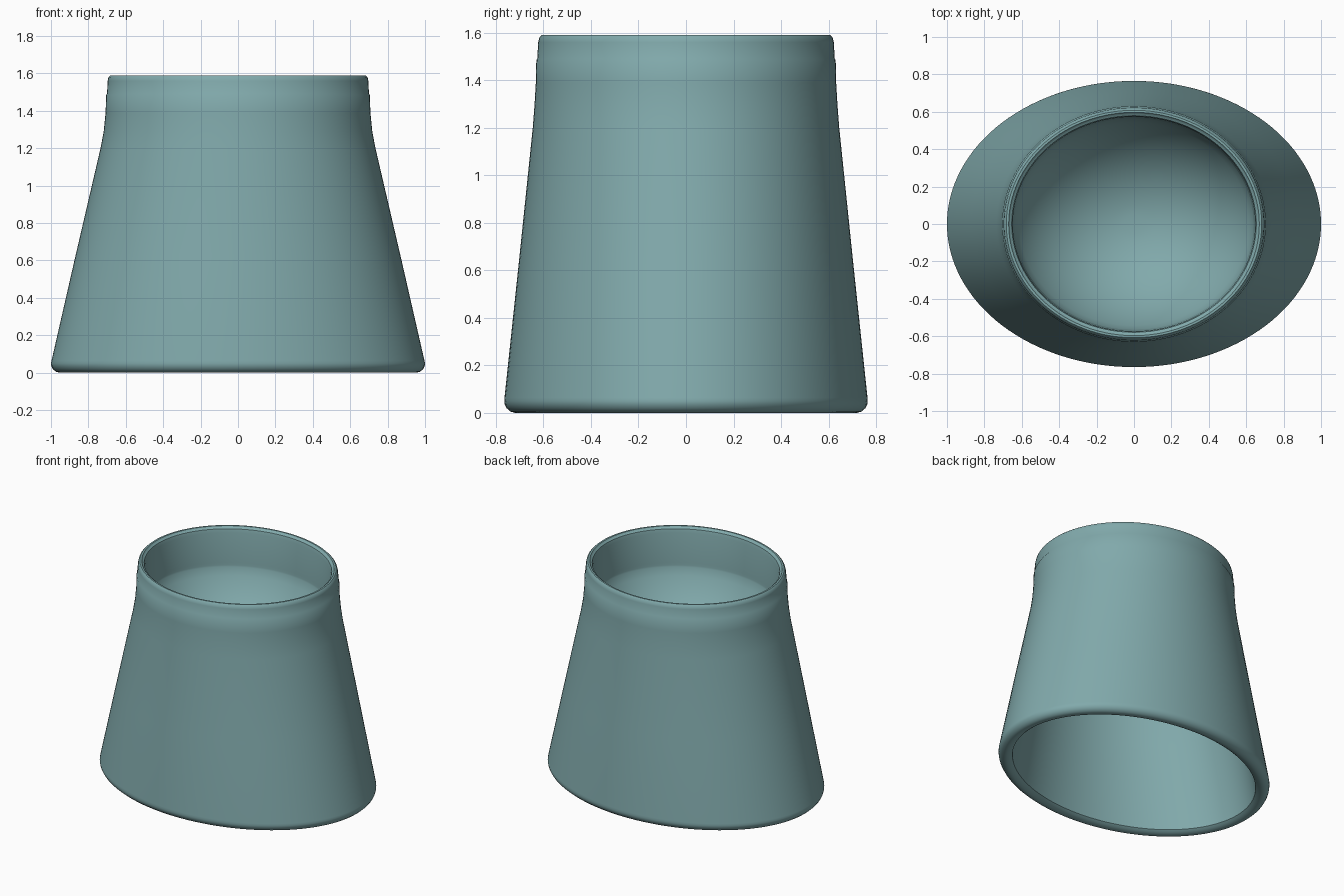
import bpy, bmesh, math

SIDES = 128

old = bpy.data.objects.get("Cube")
if old:
    bpy.data.objects.remove(old, do_unlink=True)

teal = bpy.data.materials.new("muted teal")
teal.use_nodes = True
colour = (0.22, 0.40, 0.41, 1)
teal.diffuse_color = colour
teal.node_tree.nodes["Principled BSDF"].inputs["Base Color"].default_value = colour


def bowl(a, b, edge, depth, steps=14):
    """Sections of a round bowl, from its edge down to its middle."""
    steep = math.radians(66)
    sections = []
    for k in range(steps):
        t = steep * (1 - k / steps)
        r = math.sin(t) / math.sin(steep)
        drop = (math.cos(t) - math.cos(steep)) / (1 - math.cos(steep))
        sections.append((a * r, b * r, edge - depth * drop))
    return sections


def loft(name, sections):
    """Skin a stack of ellipses (half width, half depth, height), closing both ends."""
    bm = bmesh.new()
    rings = []
    for a, b, z in sections:
        ring = []
        for i in range(SIDES):
            t = 2 * math.pi * i / SIDES
            ring.append(bm.verts.new((a * math.cos(t), b * math.sin(t), z)))
        rings.append(ring)
    for low, high in zip(rings, rings[1:]):
        for i in range(SIDES):
            j = (i + 1) % SIDES
            bm.faces.new((low[i], low[j], high[j], high[i]))
    bm.faces.new(rings[0])
    bm.faces.new(rings[-1])
    bmesh.ops.recalc_face_normals(bm, faces=bm.faces[:])
    mesh = bpy.data.meshes.new(name)
    bm.to_mesh(mesh)
    bm.free()
    mesh.materials.append(teal)
    obj = bpy.data.objects.new(name, mesh)
    bpy.context.collection.objects.link(obj)
    bpy.context.view_layer.objects.active = obj
    obj.select_set(True)
    bpy.ops.object.shade_smooth_by_angle(angle=math.radians(40))
    return obj


# Hollow underside: beneath the bowl, then down the inner wall
cavity = bowl(0.635, 0.56, 1.25, 0.42)[::-1] + [
    (0.66, 0.58, 1.20), (0.78, 0.625, 0.62), (0.898, 0.668, 0.06)]

# Rounded foot, flared body and straight neck
outside = [(0.905, 0.672, 0.02), (0.92, 0.686, 0.009), (0.94, 0.706, 0.002),
           (0.955, 0.72, 0), (0.975, 0.74, 0.006), (0.99, 0.755, 0.02),
           (0.998, 0.763, 0.036), (1.0, 0.765, 0.05), (0.997, 0.764, 0.064),
           (0.87, 0.705, 0.62), (0.735, 0.645, 1.20), (0.718, 0.638, 1.29),
           (0.708, 0.632, 1.39), (0.705, 0.630, 1.485), (0.700, 0.626, 1.492),
           (0.697, 0.622, 1.56), (0.693, 0.617, 1.58), (0.683, 0.608, 1.59)]

# Rounded rim and the straight wall above the bowl
rim = [(0.67, 0.597, 1.59), (0.664, 0.59, 1.58), (0.654, 0.579, 1.575),
       (0.648, 0.573, 1.55), (0.642, 0.567, 1.33), (0.641, 0.566, 1.312)]

loft("flared_oval_collar", cavity + outside + rim + bowl(0.64, 0.565, 1.30, 0.43))
